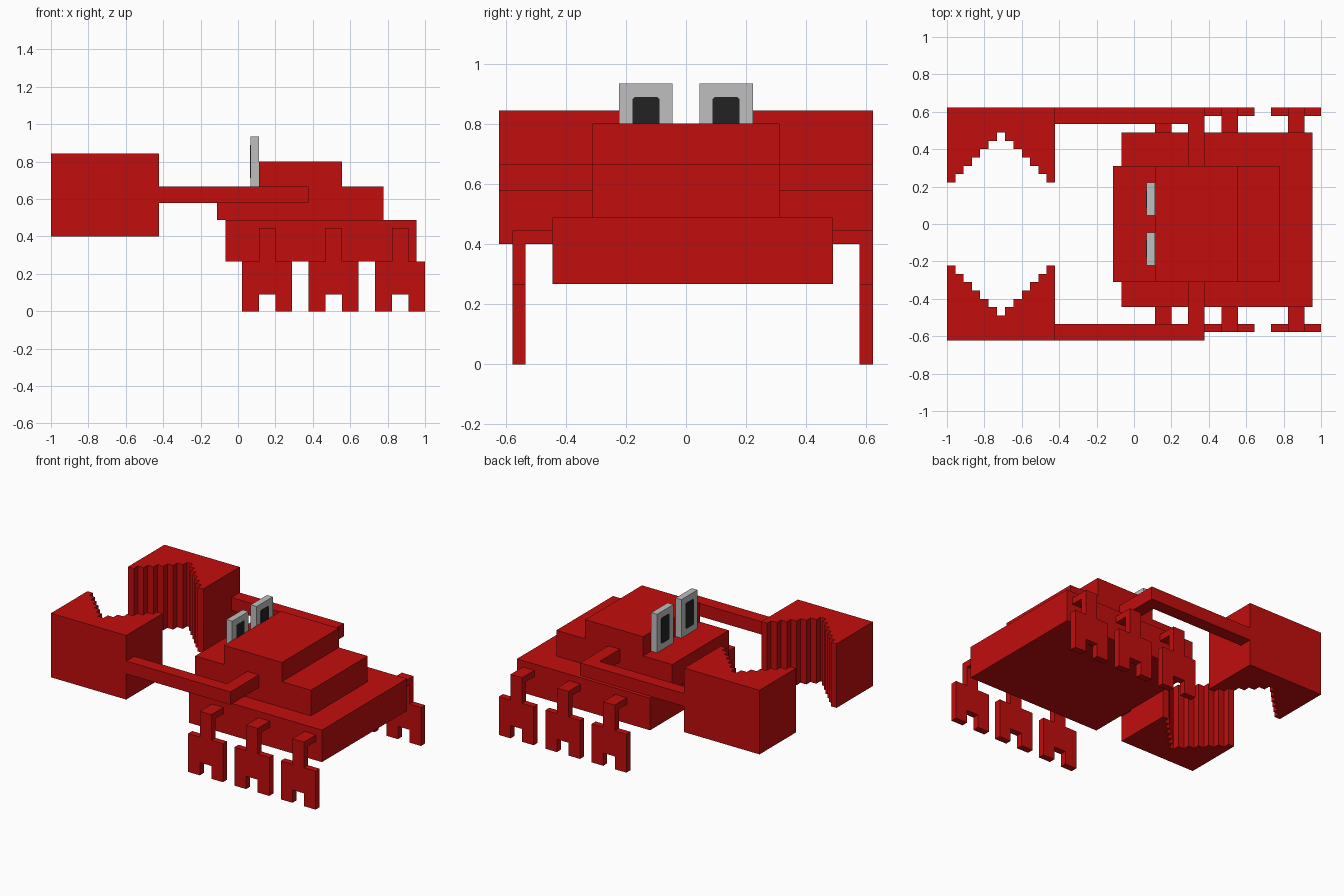
import bpy
import bmesh
from mathutils import Vector

if "Cube" in bpy.data.objects:
    bpy.data.objects.remove(bpy.data.objects["Cube"])

U = 2 / 45                       # one block
ORIGIN = Vector((22.5, 14, 0))   # block coordinates of the world origin


def material(name, rgb):
    m = bpy.data.materials.new(name)
    m.use_nodes = True
    m.diffuse_color = (*rgb, 1)
    m.node_tree.nodes["Principled BSDF"].inputs["Base Color"].default_value = (*rgb, 1)
    return m


RED = material("red shell", (0.54, 0.004, 0.004))
GREY = material("eye grey", (0.52, 0.52, 0.52))
BLACK = material("pupil black", (0.016, 0.016, 0.016))


def prism(name, points, offset, mat):
    """Extrude a closed outline, given in block units, along an offset."""
    bm = bmesh.new()
    face = bm.faces.new([bm.verts.new((Vector(p) - ORIGIN) * U) for p in points])
    ext = bmesh.ops.extrude_face_region(bm, geom=[face])
    verts = [g for g in ext["geom"] if isinstance(g, bmesh.types.BMVert)]
    bmesh.ops.translate(bm, verts=verts, vec=Vector(offset) * U)
    bmesh.ops.recalc_face_normals(bm, faces=bm.faces)
    mesh = bpy.data.meshes.new(name)
    bm.to_mesh(mesh)
    bm.free()
    mesh.materials.append(mat)
    obj = bpy.data.objects.new(name, mesh)
    bpy.context.collection.objects.link(obj)
    return obj


def box(name, x, y, z, mat=RED):
    outline = [(x[0], y[0], z[0]), (x[1], y[0], z[0]), (x[1], y[1], z[0]), (x[0], y[1], z[0])]
    return prism(name, outline, (0, 0, z[1] - z[0]), mat)


# Stepped body
box("body_base", (21, 44), (4, 25), (6, 11))
box("body_middle", (20, 40), (7, 21), (11, 15))
box("body_top", (25, 35), (7, 21), (15, 18))

# Eyes with pupils showing on both broad sides
for side, y in (("right", 9), ("left", 15)):
    box(f"{side}_eye", (24, 25), (y, y + 4), (15, 21), GREY)
    c = 0.15
    a, b, lo, hi = y + 1, y + 3, 16, 20
    outline = [(a + c, lo), (b - c, lo), (b, lo + c), (b, hi - c),
               (b - c, hi), (a + c, hi), (a, hi - c), (a, lo + c)]
    prism(f"{side}_pupil", [(23.95, p, q) for p, q in outline], (1.1, 0, 0), BLACK)

# Claws with a staircase V cut into the inner side, and their bent arms
for side in ("right", "left"):
    def across(y, s=side):
        return y if s == "right" else 28 - y

    outline = [(13, across(0), 9), (0, across(0), 9)]
    for i in range(13):
        y = across(3 + abs(i - 6))
        outline += [(i, y, 9), (i + 1, y, 9)]
    prism(f"{side}_claw", outline, (0, 0, 10), RED)

    arm = [(13, 0), (31, 0), (31, 7), (29, 7), (29, 2), (13, 2)]
    prism(f"{side}_arm", [(x, across(y), 13) for x, y in arm], (0, 0, 2), RED)

# Legs: notched foot with a narrow stem, plus a bridge to the body
LEG = [(0, 0), (2, 0), (2, 2), (4, 2), (4, 0), (6, 0),
       (6, 6), (4, 6), (4, 10), (2, 10), (2, 6), (0, 6)]
for side, y, bridge in (("right", 1, (2, 4)), ("left", 27, (25, 27))):
    for n, x in enumerate((23, 31, 39), 1):
        prism(f"{side}_leg_{n}", [(x + px, y, pz) for px, pz in LEG], (0, 1, 0), RED)
        box(f"{side}_leg_bridge_{n}", (x + 2, x + 4), bridge, (9, 10))
